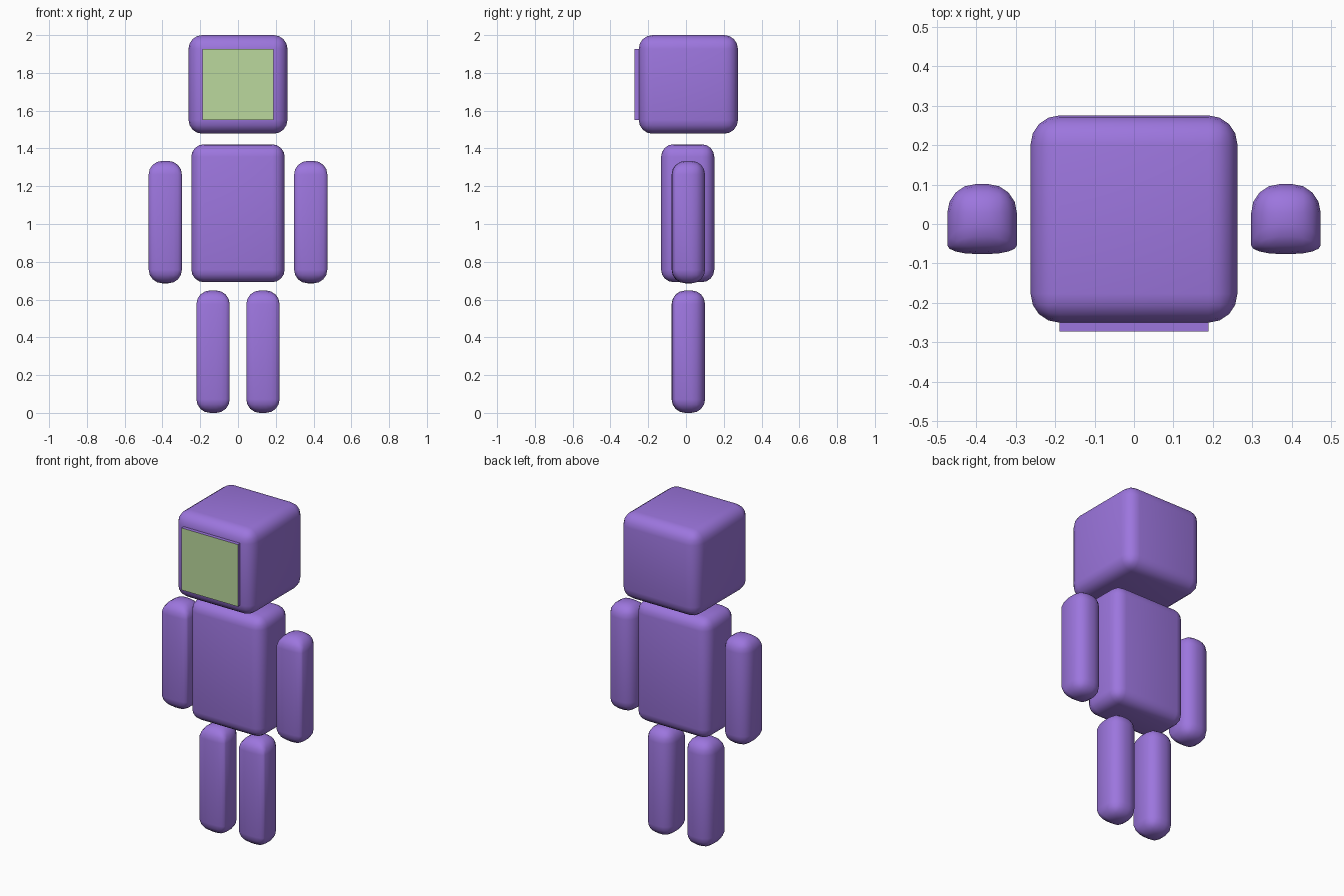
import bpy, bmesh, math

if "Cube" in bpy.data.objects:
    bpy.data.objects.remove(bpy.data.objects["Cube"])


def make_material(name, rgb):
    mat = bpy.data.materials.new(name)
    mat.diffuse_color = tuple((c / 255) ** 2.2 for c in rgb) + (1.0,)
    mat.use_nodes = True
    mat.node_tree.nodes["Principled BSDF"].inputs["Base Color"].default_value = mat.diffuse_color
    return mat


purple = make_material("purple", (155, 117, 221))
green = make_material("pale green", (186, 216, 156))


def rounded_box(name, lo, hi, radius, segments=4, full_front=False):
    """Box between two corners with rounded edges."""
    centre = [(a + b) / 2 for a, b in zip(lo, hi)]
    half = [(b - a) / 2 for a, b in zip(lo, hi)]
    bm = bmesh.new()
    bmesh.ops.create_cube(bm, size=2)
    for v in bm.verts:
        v.co = [c * h for c, h in zip(v.co, half)]
    if radius:
        bmesh.ops.bevel(bm, geom=bm.edges[:], offset=radius, segments=segments,
                        profile=0.5, affect='EDGES', clamp_overlap=True)
    if full_front:
        # Flatten the rounding of the upright front edges
        for v in bm.verts:
            over = abs(v.co.x) - (half[0] - radius)
            if v.co.y < 0 and over > 0:
                drop = radius - math.sqrt(max(radius ** 2 - over ** 2, 0))
                v.co.y -= 0.7 * drop
    mesh = bpy.data.meshes.new(name)
    bm.to_mesh(mesh)
    bm.free()
    mesh.materials.append(purple)
    obj = bpy.data.objects.new(name, mesh)
    obj.location = centre
    bpy.context.collection.objects.link(obj)
    if radius:
        mesh.shade_smooth()
    return obj


# Head and torso
rounded_box("head", (-0.262, -0.25, 1.478), (0.262, 0.275, 2.0), 0.073)
rounded_box("torso", (-0.247, -0.132, 0.692), (0.247, 0.15, 1.422), 0.066)

# Face plate with a green front
face = rounded_box("face_plate", (-0.189, -0.272, 1.551), (0.189, -0.24, 1.927), 0)
face.data.materials.append(green)
for poly in face.data.polygons:
    if poly.normal.y < -0.5:
        poly.material_index = 1

# Arms and legs
for side, s in (("left", 1), ("right", -1)):
    for part, x, z in (("arm", 0.385, 0.686), ("leg", 0.132, 0.0)):
        rounded_box(f"{side}_{part}", (s * x - 0.088, -0.076, z),
                    (s * x + 0.088, 0.101, z + 0.648), 0.072, full_front=True)
